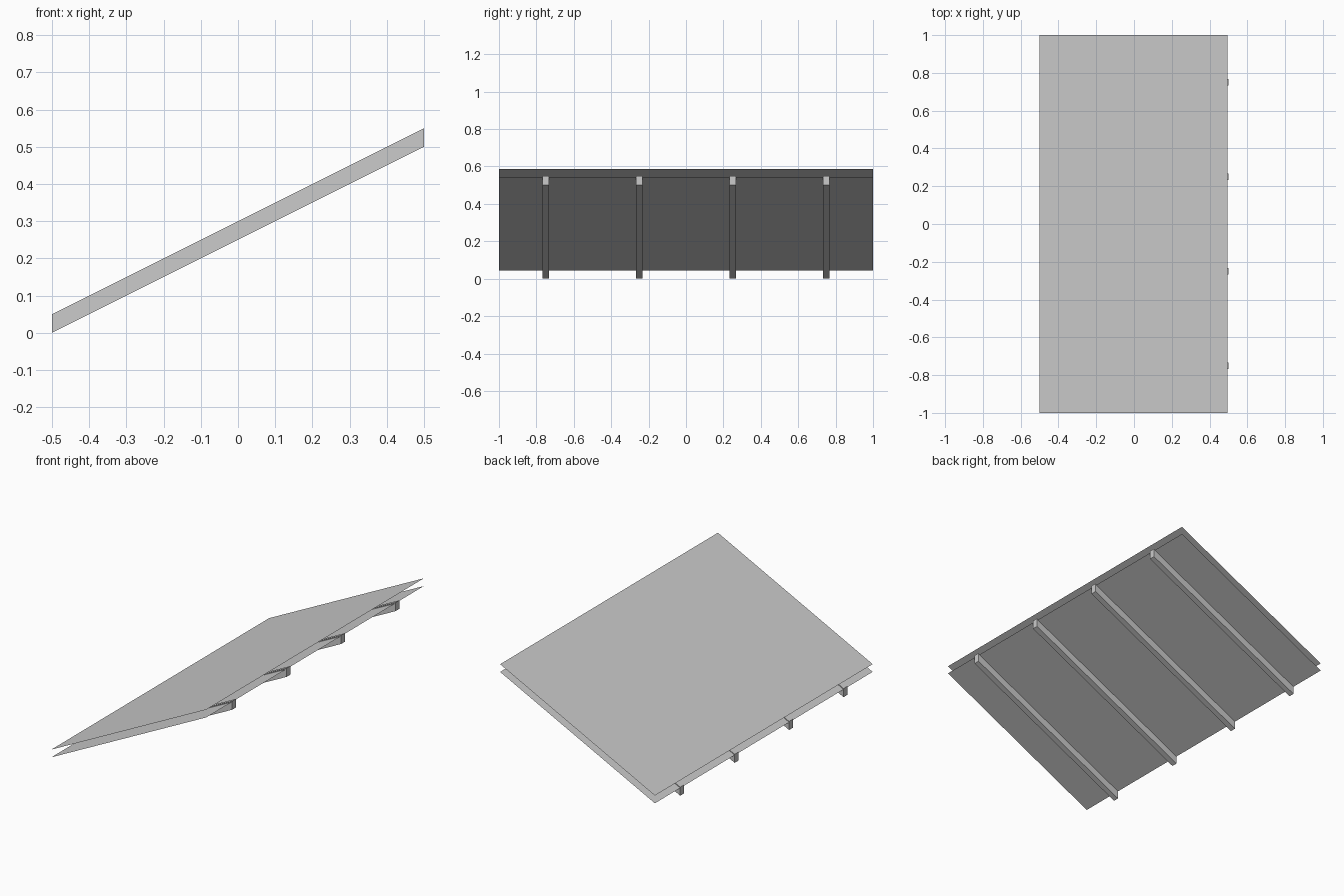
import bpy
import bmesh
from mathutils import Vector

cube = bpy.data.objects.get("Cube")
if cube:
    bpy.data.objects.remove(cube, do_unlink=True)

SLOPE = 0.5          # rise per unit of x
LOW_X, HIGH_X = -0.5, 0.5
SHEET_HIGH_X = 0.495
BEAM_WIDTH, BEAM_HEIGHT = 0.034, 0.05

GREY = (0.6, 0.6, 0.6, 1)
grey = bpy.data.materials.new("plain_grey")
grey.use_nodes = True
grey.diffuse_color = GREY
grey.node_tree.nodes["Principled BSDF"].inputs["Base Color"].default_value = GREY


def sloped(x, y, lift):
    """Point on the pitch line, raised by lift."""
    return Vector((x, y, (x - LOW_X) * SLOPE + lift))


def extrude_profile(name, points, depth):
    """Make a face from points; extrude it along y when depth is given."""
    bm = bmesh.new()
    face = bm.faces.new([bm.verts.new(p) for p in points])
    if depth:
        out = bmesh.ops.extrude_face_region(bm, geom=[face], use_keep_orig=True)
        verts = [v for v in out["geom"] if isinstance(v, bmesh.types.BMVert)]
        bmesh.ops.translate(bm, verts=verts, vec=(0, depth, 0))
        bmesh.ops.recalc_face_normals(bm, faces=bm.faces)
    mesh = bpy.data.meshes.new(name)
    bm.to_mesh(mesh)
    bm.free()
    mesh.materials.append(grey)
    obj = bpy.data.objects.new(name, mesh)
    bpy.context.collection.objects.link(obj)
    return obj


# Two thin parallel sheets, open around the edges
for name, lift in (("lower_sheet", 0.045), ("upper_sheet", 0.09)):
    corners = ((LOW_X, -1), (SHEET_HIGH_X, -1), (SHEET_HIGH_X, 1), (LOW_X, 1))
    extrude_profile(name, [sloped(x, y, lift) for x, y in corners], 0)

# Four sloping beams with upright ends
for i in range(4):
    y = -0.75 + i * 0.5 - BEAM_WIDTH / 2
    side = [sloped(LOW_X, y, 0), sloped(HIGH_X, y, 0),
            sloped(HIGH_X, y, BEAM_HEIGHT), sloped(LOW_X, y, BEAM_HEIGHT)]
    extrude_profile(f"beam_{i + 1}", side, BEAM_WIDTH)
